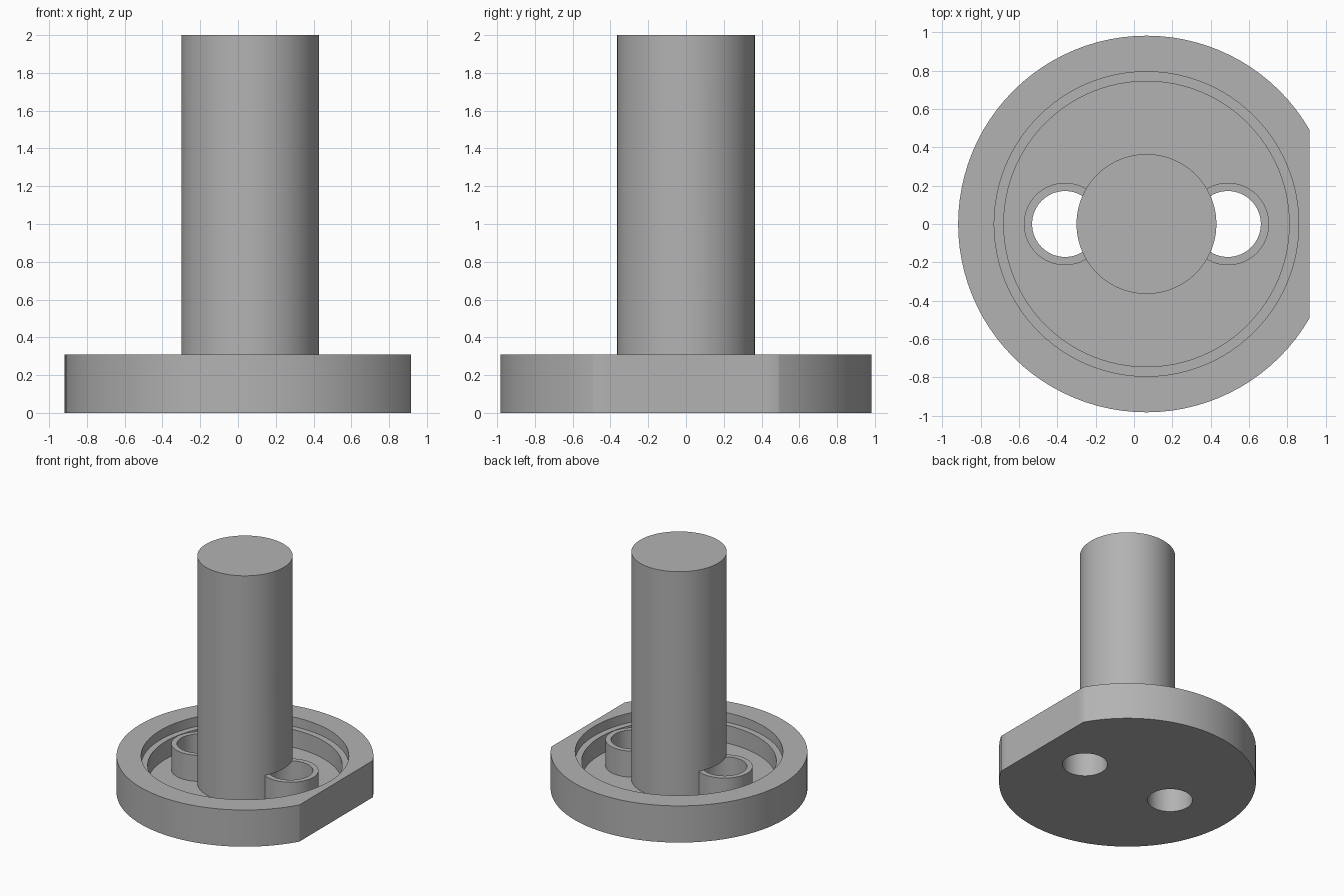
import bpy, bmesh, math
from mathutils import Vector

default = bpy.data.objects.get("Cube")
if default:
    bpy.data.objects.remove(default, do_unlink=True)

CX = 0.065            # axis of the disc and shaft
FLOOR, TOP = 0.08, 0.31
BOSS_TOP = 0.30
BOSS_X = 0.425        # boss distance from the axis
BOSS_R, BORE_R = 0.215, 0.172
SIDES = 96

grey = bpy.data.materials.new("plain grey")
grey.use_nodes = True
colour = (0.45, 0.45, 0.45, 1)
grey.diffuse_color = colour
grey.node_tree.nodes["Principled BSDF"].inputs["Base Color"].default_value = colour


def lathe(name, profile, x=CX, closed=False, flat_x=None):
    """Turn a (radius, z) profile about a vertical axis, with an optional flat."""
    bm = bmesh.new()
    verts = [bm.verts.new((r, 0, z)) for r, z in profile]
    edges = [bm.edges.new(pair) for pair in zip(verts, verts[1:])]
    if closed:
        edges.append(bm.edges.new((verts[-1], verts[0])))
    bmesh.ops.spin(bm, geom=verts + edges, cent=(0, 0, 0), axis=(0, 0, 1),
                   angle=math.tau, steps=SIDES, use_merge=True)
    bmesh.ops.remove_doubles(bm, verts=bm.verts, dist=1e-5)
    if flat_x:
        geom = bm.verts[:] + bm.edges[:] + bm.faces[:]
        bmesh.ops.bisect_plane(bm, geom=geom, plane_co=(flat_x, 0, 0),
                               plane_no=(1, 0, 0), clear_outer=True)
        bmesh.ops.holes_fill(bm, edges=[e for e in bm.edges if e.is_boundary])
    bmesh.ops.recalc_face_normals(bm, faces=bm.faces)
    mesh = bpy.data.meshes.new(name)
    bm.to_mesh(mesh)
    bm.free()
    mesh.materials.append(grey)
    ob = bpy.data.objects.new(name, mesh)
    ob.location = Vector((x, 0, 0))
    bpy.context.collection.objects.link(ob)
    return ob


def cylinder(name, radius, low, high, x=CX):
    return lathe(name, [(0, low), (radius, low), (radius, high), (0, high)], x)


def select(ob):
    bpy.ops.object.select_all(action="DESELECT")
    ob.select_set(True)
    bpy.context.view_layer.objects.active = ob


def cut(ob, cutter):
    cutter.hide_render = True
    mod = ob.modifiers.new("cut", "BOOLEAN")
    mod.operation, mod.solver, mod.object = "DIFFERENCE", "EXACT", cutter
    select(ob)
    bpy.ops.object.modifier_apply(modifier=mod.name)
    bpy.data.objects.remove(cutter, do_unlink=True)


# Dished disc with a stepped recess and one flat side
base = lathe("base_disc", [(0, 0), (0.983, 0), (0.983, TOP), (0.795, TOP),
                           (0.795, 0.23), (0.745, 0.23), (0.745, FLOOR),
                           (0, FLOOR)], flat_x=0.852)
# Central shaft
shaft = cylinder("shaft", 0.365, FLOOR, 2)
parts = [base, shaft]

# Two bored bosses set partly into the shaft
for side, sign in (("left", 1), ("right", -1)):
    x = CX + sign * BOSS_X
    cut(base, cylinder("bore_cutter", BORE_R, -0.1, 0.2, x))
    cut(shaft, cylinder("boss_cutter", BOSS_R, 0, BOSS_TOP, x))
    parts.append(lathe(side + "_boss", [(BORE_R, FLOOR), (BOSS_R, FLOOR),
                                        (BOSS_R, BOSS_TOP), (BORE_R, BOSS_TOP)],
                       x, closed=True))

for part in parts:
    select(part)
    bpy.ops.object.shade_smooth_by_angle(angle=math.radians(30))
